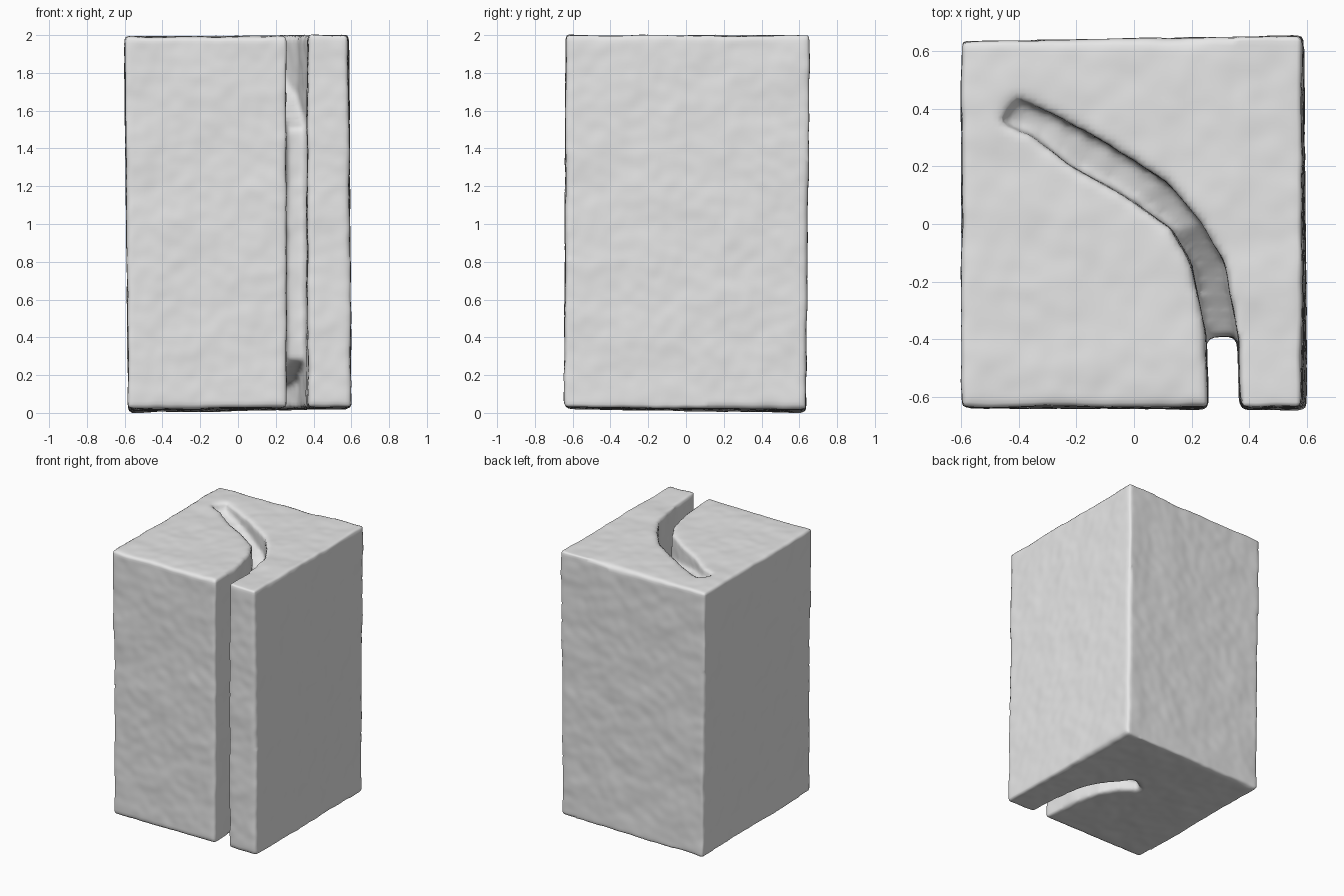
import bpy
import bmesh
from mathutils import Vector, noise

if "Cube" in bpy.data.objects:
    bpy.data.objects.remove(bpy.data.objects["Cube"], do_unlink=True)

# One plain stone colour
stone = bpy.data.materials.new("stone grey")
stone.use_nodes = True
colour = (0.8, 0.8, 0.8, 1)
stone.diffuse_color = colour
stone.node_tree.nodes["Principled BSDF"].inputs["Base Color"].default_value = colour


def loft(name, sections):
    """Solid skinned through four-cornered sections."""
    bm = bmesh.new()
    rings = [[bm.verts.new(p) for p in section] for section in sections]
    for a, b in zip(rings, rings[1:]):
        for i in range(4):
            j = (i + 1) % 4
            bm.faces.new((a[i], a[j], b[j], b[i]))
    bm.faces.new(rings[0])
    bm.faces.new(rings[-1])
    bmesh.ops.recalc_face_normals(bm, faces=bm.faces)
    mesh = bpy.data.meshes.new(name)
    bm.to_mesh(mesh)
    bm.free()
    obj = bpy.data.objects.new(name, mesh)
    bpy.context.collection.objects.link(obj)
    return obj


# Slightly irregular standing block
block = loft("slotted_block", [
    [(-0.58, -0.64, 0.02), (0.6, -0.645, 0.03), (0.59, 0.635, 0.02), (-0.58, 0.63, 0)],
    [(-0.6, -0.635, 1.99), (0.585, -0.635, 2), (0.585, 0.655, 2), (-0.6, 0.635, 1.99)],
])

# Curved slot in plan: inner wall and outer wall points, front to back
slot = [
    ((0.26, -0.8), (0.375, -0.8)),
    ((0.25, -0.39), (0.36, -0.39)),
    ((0.2, -0.14), (0.32, -0.14)),
    ((0.13, -0.02), (0.24, 0)),
    ((0, 0.08), (0.12, 0.14)),
    ((-0.2, 0.19), (-0.1, 0.28)),
    ((-0.36, 0.31), (-0.28, 0.38)),
    ((-0.47, 0.35), (-0.4, 0.44)),
]


def cutter(name, pairs, lows, highs):
    obj = loft(name, [[(*a, lo), (*b, lo), (*b, hi), (*a, hi)]
                      for (a, b), lo, hi in zip(pairs, lows, highs)])
    obj.hide_render = True
    obj.hide_viewport = True
    return obj


floors = [1.45, 1.5, 1.66, 1.77, 1.83, 1.87, 1.91, 1.94]
ceilings = [0.3, 0.28, 0.18, 0.14, 0.09]
cutters = [
    cutter("through_slot_cutter", slot[:2], [-0.2] * 2, [2.2] * 2),
    cutter("top_groove_cutter", slot, floors, [2.25] * 8),
    cutter("bottom_groove_cutter", slot[:5], [-0.25] * 5, ceilings),
]
for c in cutters:
    cut = block.modifiers.new(c.name, "BOOLEAN")
    cut.operation = "DIFFERENCE"
    cut.solver = "EXACT"
    cut.object = c

# Worn, rounded edges
remesh = block.modifiers.new("even_skin", "REMESH")
remesh.mode = "VOXEL"
remesh.voxel_size = 0.018
wear = block.modifiers.new("worn_edges", "SMOOTH")
wear.factor = 0.5
wear.iterations = 4

bpy.context.view_layer.update()
graph = bpy.context.evaluated_depsgraph_get()
worn = bpy.data.meshes.new_from_object(block.evaluated_get(graph))
block.modifiers.clear()
block.data = worn
for c in cutters:
    bpy.data.objects.remove(c, do_unlink=True)

# Gentle hewn roughness
for v in worn.vertices:
    p = Vector(v.co)
    v.co += 0.006 * noise.noise_vector(p * 5) + 0.003 * noise.noise_vector(p * 14)

worn.materials.clear()
worn.materials.append(stone)
worn.shade_smooth()
